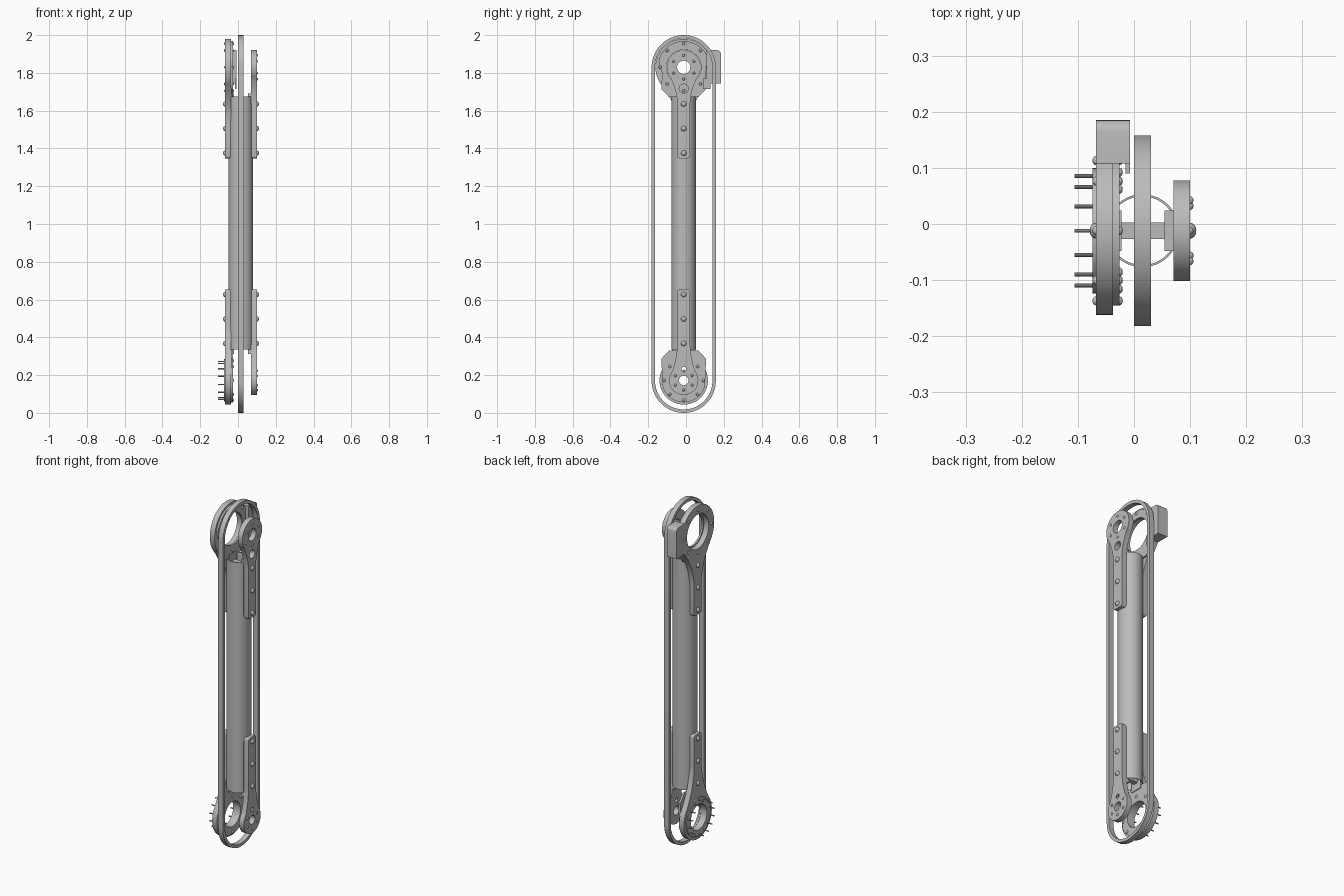
import bpy, bmesh, math
from mathutils import Matrix

cube = bpy.data.objects.get("Cube")
if cube:
    bpy.data.objects.remove(cube, do_unlink=True)

grey = bpy.data.materials.new("plain grey")
grey.use_nodes = True
COLOR = (0.5, 0.5, 0.5, 1)
grey.diffuse_color = COLOR
grey.node_tree.nodes["Principled BSDF"].inputs["Base Color"].default_value = COLOR

YC = -0.012                # centre line of the arm
TOP, LOW = 1.83, 0.172     # joint heights
MID = (TOP + LOW) / 2


def add(name, mesh, smooth=True):
    mesh.materials.clear()
    mesh.materials.append(grey)
    if smooth:
        mesh.shade_smooth()
        mesh.set_sharp_from_angle(angle=math.radians(35))
    ob = bpy.data.objects.new(name, mesh)
    bpy.context.collection.objects.link(ob)
    return ob


def circle(y, z, r, n=48):
    return [(y + r * math.cos(2 * math.pi * i / n), z + r * math.sin(2 * math.pi * i / n)) for i in range(n)]


def slab(name, loops, x0, x1):
    """Extrude outlines given in the y-z plane; inner loops become holes."""
    cu = bpy.data.curves.new(name, 'CURVE')
    cu.dimensions, cu.fill_mode = '2D', 'BOTH'
    cu.extrude = (x1 - x0) / 2
    for loop in loops:
        sp = cu.splines.new('POLY')
        sp.points.add(len(loop) - 1)
        for p, (y, z) in zip(sp.points, loop):
            p.co = (y, z, 0, 1)
        sp.use_cyclic_u = True
    tmp = bpy.data.objects.new(name + "_tmp", cu)
    bpy.context.collection.objects.link(tmp)
    dg = bpy.context.evaluated_depsgraph_get()
    mesh = bpy.data.meshes.new_from_object(tmp.evaluated_get(dg))
    bpy.data.objects.remove(tmp, do_unlink=True)
    mesh.transform(Matrix(((0, 0, 1, (x0 + x1) / 2), (1, 0, 0, 0), (0, 1, 0, 0), (0, 0, 0, 1))))
    return add(name, mesh)


def box(name, x0, x1, y0, y1, z0, z1, bevel=0):
    bm = bmesh.new()
    bmesh.ops.create_cube(bm, size=1)
    for v in bm.verts:
        v.co = ((x0 + x1) / 2 + v.co.x * (x1 - x0), (y0 + y1) / 2 + v.co.y * (y1 - y0),
                (z0 + z1) / 2 + v.co.z * (z1 - z0))
    if bevel:
        # round only the upper rear edge
        e = [e for e in bm.edges if all(v.co.y > y1 - 1e-4 and v.co.z > z1 - 1e-4 for v in e.verts)]
        bmesh.ops.bevel(bm, geom=e, offset=bevel, segments=5, profile=0.5, affect='EDGES')
    me = bpy.data.meshes.new(name)
    bm.to_mesh(me)
    bm.free()
    return add(name, me)


def bolt(name, x, y, z, side, r=0.014, h=0.011):
    bm = bmesh.new()
    bmesh.ops.create_uvsphere(bm, u_segments=16, v_segments=8, radius=1)
    bmesh.ops.transform(bm, matrix=Matrix.Translation((x, y, z)) @ Matrix.Rotation(side * math.pi / 2, 4, 'Y')
                        @ Matrix.Diagonal((r, r, h, 1)), verts=bm.verts)
    me = bpy.data.meshes.new(name)
    bm.to_mesh(me)
    bm.free()
    add(name, me)


def link_outline(zc, r, up, reach, neck, half=0.034):
    """Round head with a tapering neck and a straight strap toward the arm's middle."""
    right = []
    for i in range(33):                      # head arc, from far end to shoulder
        a = math.radians(-90 + 128 * i / 32)
        right.append((r * math.cos(a), r * math.sin(a)))
    y0, z0 = right[-1]
    for i in range(1, 9):                    # concave neck
        t = i / 8
        right.append((half + (y0 - half) * (1 - t) ** 2, z0 + (neck - z0) * t))
    c = 0.012                                # rounded strap end
    for i in range(5):
        a = math.pi / 2 * i / 4
        right.append((half - c + c * math.cos(a), reach - c + c * math.sin(a)))
    pts = right + [(-y, z) for y, z in reversed(right[1:])]
    return [(YC + y, zc + up * z) for y, z in pts]


# Drive belt loop
def stadium(r):
    arc = [math.pi * i / 32 for i in range(33)]
    return ([(YC + r * math.cos(a), 2 - 0.17 + r * math.sin(a)) for a in arc]
            + [(YC - r * math.cos(a), 0.17 - r * math.sin(a)) for a in arc])


slab("drive_belt", [stadium(0.17), stadium(0.152)], 0, 0.03)

# Hollow arm tube
tube = slab("arm_tube", [circle(0, 0, 0.065, 64), circle(0, 0, 0.061, 64)], -0.67, 0.67)
tube.data.transform(Matrix.Translation((0.015, YC, 1.005)) @ Matrix.Rotation(-math.pi / 2, 4, 'Y'))

# Right-hand and left-hand link plates at each joint
for tag, zc, up, rr, hole, rl, bore, pocket in (
        ("upper", TOP, -1, 0.09, 0.035, 0.15, 0.1, 0.024),
        ("lower", LOW, 1, 0.077, 0.025, 0.128, 0.08, 0.012)):
    reach = 0.482
    pocket_z = zc + up * (0.113 if tag == "upper" else 0.06)
    slab(tag + "_outer_link", [link_outline(zc, rr, up, reach, 0.2), circle(YC, zc, hole),
                               circle(YC, pocket_z, pocket, 24)], 0.07, 0.10)
    slab(tag + "_ring_link", [link_outline(zc, rl, up, reach, 0.31), circle(YC, zc, bore)], -0.068, -0.037)

    # Shouldered backing plate behind the ring
    half = [(0.115, 0.03), (0.118, 0.115), (0.095, 0.14), (0.078, 0.158)]
    outline = [(YC + y, zc + up * z) for y, z in half + [(-y, z) for y, z in reversed(half)]]
    arc = [math.radians(195 + 150 * i / 24) for i in range(25)]
    rim = rl - 0.012
    outline += [(YC + rim * math.cos(a), zc + up * rim * math.sin(a)) for a in arc]
    slab(tag + "_shoulder_plate", [outline, circle(YC, zc, bore - 0.008)], -0.037, -0.026)

    # Clamping strips and cross web inside the tube end
    za, zb = sorted((zc + up * 0.14, zc + up * 0.46))
    box(tag + "_left_clamp", -0.037, -0.022, YC - 0.036, YC + 0.036, za, zb)
    box(tag + "_right_clamp", 0.054, 0.07, YC - 0.036, YC + 0.036, za, zb)
    box(tag + "_cross_web", -0.022, 0.054, YC - 0.015, YC + 0.015, zc + up * 0.2 - 0.02, zc + up * 0.2 + 0.02)

    # Strap bolts on both sides
    for d in (0.195, 0.325, 0.455):
        bolt(tag + "_strap_bolt", 0.1, YC, zc + up * d, 1)
        bolt(tag + "_strap_bolt", -0.068, YC, zc + up * d, -1)

    # Bolt circles around the bores
    for i in range(6):
        a = math.radians(30 + 60 * i)
        k = (rr + hole) / 2
        bolt(tag + "_hub_bolt", 0.1, YC + k * math.cos(a), zc + k * math.sin(a), 1, 0.007, 0.006)
    for i in range(8):
        a = 2 * math.pi * i / 8
        k = (rl + bore) / 2
        for x, side in ((-0.068, -1), (-0.026, 1)):
            bolt(tag + "_ring_bolt", x, YC + k * math.cos(a), zc + k * math.sin(a), side, 0.008, 0.006)

# Bearing lip and protruding pins on the lower ring
slab("lower_bearing_lip", [circle(YC, LOW, 0.112), circle(YC, LOW, 0.074)], -0.074, -0.03)
for i in range(14):
    a = 2 * math.pi * i / 14 - math.pi / 2
    slab("ring_pin", [circle(YC + 0.1 * math.cos(a), LOW + 0.1 * math.sin(a), 0.0035, 10)], -0.106, -0.07)

# Sensor housing behind the upper ring
box("sensor_housing", -0.068, -0.007, 0.108, 0.185, 1.745, 1.92, 0.02)
box("sensor_tab", -0.015, -0.007, 0.09, 0.13, 1.715, 1.77)
